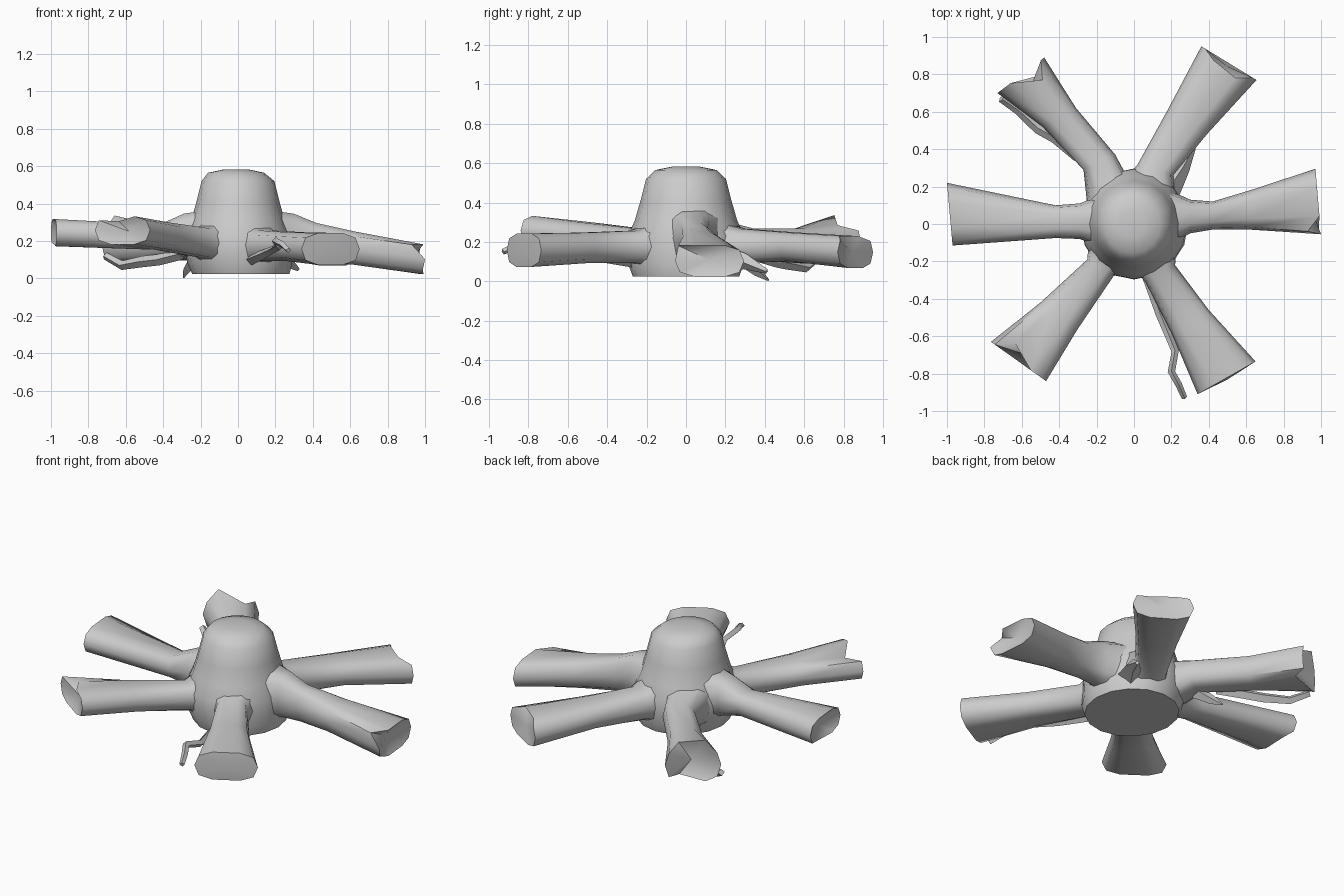
import bpy, bmesh, math
from mathutils import Vector

bark = bpy.data.materials.new("plain_grey")
bark.diffuse_color = (0.6, 0.6, 0.6, 1)


def finish(name, bm, angle=55):
    bmesh.ops.recalc_face_normals(bm, faces=bm.faces)
    mesh = bpy.data.meshes.new(name)
    bm.to_mesh(mesh)
    bm.free()
    mesh.materials.append(bark)
    ob = bpy.data.objects.new(name, mesh)
    bpy.context.collection.objects.link(ob)
    bpy.ops.object.select_all(action='DESELECT')
    ob.select_set(True)
    bpy.context.view_layer.objects.active = ob
    bpy.ops.object.shade_smooth_by_angle(angle=math.radians(angle))
    return ob


def bridge(bm, rings):
    for a, b in zip(rings, rings[1:]):
        n = len(a)
        for i in range(n):
            bm.faces.new((a[i], a[(i + 1) % n], b[(i + 1) % n], b[i]))


# Central trunk: lathed profile of (radius, z, x shift), a little deeper than wide
def trunk():
    bm = bmesh.new()
    profile = [(0.26, 0.025, 0.015), (0.28, 0.08, 0.01), (0.285, 0.16, 0), (0.283, 0.23, 0),
               (0.25, 0.31, 0), (0.222, 0.41, 0), (0.195, 0.52, 0), (0.15, 0.565, -0.01),
               (0.07, 0.582, -0.01)]
    n = 16
    rings = [[bm.verts.new((s + r * math.cos(i * math.tau / n),
                            1.04 * r * math.sin(i * math.tau / n), z))
              for i in range(n)] for r, z, s in profile]
    bridge(bm, rings)
    bm.faces.new(rings[0])
    bm.faces.new(rings[-1])
    finish("trunk", bm)


# Root limb: oval rings given as left x, y, right x, y, low z, high z (seen looking outward).
# dents moves chosen end points along the limb, core sinks the middle of the broken end.
def limb(name, sections, dents={}, core=0.03):
    bm = bmesh.new()
    n, rings = 10, []
    for lx, ly, rx, ry, lo, hi in sections:
        mid = Vector(((lx + rx) / 2, (ly + ry) / 2, (lo + hi) / 2))
        half = Vector(((rx - lx) / 2, (ry - ly) / 2, 0))
        ring = []
        for i in range(n):
            a = i * math.tau / n
            c, s = math.cos(a), math.sin(a)
            c = math.copysign(abs(c) ** 0.7, c)
            s = math.copysign(abs(s) ** 0.7, s) if abs(s) > 1e-6 else 0
            ring.append(bm.verts.new(mid + half * c + Vector((0, 0, (hi - lo) / 2 * s))))
        rings.append((ring, mid))
    bridge(bm, [r for r, m in rings])
    end, mid = rings[-1]
    out = (mid - rings[-2][1]).normalized()
    for i, (along, up) in dents.items():
        end[i].co += out * along + Vector((0, 0, up))
    tip = bm.verts.new(mid - out * core)
    for i in range(n):
        bm.faces.new((end[i], end[(i + 1) % n], tip))
    bm.faces.new(rings[0][0])
    finish(name, bm)


# Thin rootlet: tapering square tube along a path of (x, y, z, radius)
def rootlet(name, path):
    bm = bmesh.new()
    rings = []
    for i, p in enumerate(path):
        a, b = Vector(path[max(i - 1, 0)][:3]), Vector(path[min(i + 1, len(path) - 1)][:3])
        d = (b - a).normalized()
        side = d.cross(Vector((0, 0, 1))).normalized()
        up = side.cross(d)
        rings.append([bm.verts.new(Vector(p[:3]) + v * p[3]) for v in (side, up, -side, -up)])
    bridge(bm, rings)
    bm.faces.new(rings[0])
    bm.faces.new(rings[-1])
    finish(name, bm)


trunk()

limb("right_limb", [(0.17, 0.19, 0.17, -0.12, 0.06, 0.37),
                    (0.30, 0.13, 0.30, -0.05, 0.09, 0.35),
                    (0.42, 0.12, 0.42, -0.03, 0.09, 0.30),
                    (0.62, 0.18, 0.62, -0.03, 0.07, 0.255),
                    (0.97, 0.295, 1.0, -0.055, 0.02, 0.185)],
     {1: (-0.07, 0.01), 9: (-0.01, 0)}, 0.05)
limb("left_limb", [(-0.17, -0.13, -0.17, 0.16, 0.08, 0.37),
                   (-0.29, -0.08, -0.29, 0.11, 0.12, 0.35),
                   (-0.42, -0.075, -0.42, 0.10, 0.15, 0.29),
                   (-0.97, -0.115, -1.0, 0.22, 0.17, 0.32)],
     {8: (-0.02, 0)}, 0.07)
limb("back_right_limb", [(-0.06, 0.22, 0.22, 0.10, 0.05, 0.31),
                         (0.02, 0.32, 0.21, 0.26, 0.09, 0.27),
                         (0.18, 0.61, 0.39, 0.48, 0.10, 0.25),
                         (0.36, 0.95, 0.655, 0.77, 0.065, 0.23)],
     {2: (-0.05, 0), 3: (-0.03, 0)}, 0.02)
limb("back_left_limb", [(-0.25, 0.10, -0.03, 0.24, 0.06, 0.31),
                        (-0.27, 0.29, -0.10, 0.37, 0.10, 0.27),
                        (-0.49, 0.52, -0.31, 0.62, 0.09, 0.27),
                        (-0.73, 0.70, -0.48, 0.89, 0.08, 0.29)],
     {1: (0.0, 0.0), 2: (-0.09, 0), 3: (0.0, 0.05), 8: (-0.06, 0.02)}, 0.08)
limb("front_left_limb", [(-0.02, -0.23, -0.24, -0.08, 0.06, 0.31),
                         (-0.11, -0.28, -0.25, -0.19, 0.11, 0.27),
                         (-0.30, -0.56, -0.50, -0.42, 0.15, 0.30),
                         (-0.47, -0.84, -0.765, -0.63, 0.18, 0.335)],
     {2: (-0.07, -0.02)}, 0.05)
limb("front_right_limb", [(0.23, -0.08, -0.03, -0.21, 0.05, 0.31),
                          (0.22, -0.22, 0.06, -0.31, 0.09, 0.26),
                          (0.40, -0.46, 0.20, -0.58, 0.09, 0.25),
                          (0.65, -0.735, 0.34, -0.91, 0.07, 0.245)],
     {}, -0.01)

# Rootlets and small splinters beside the limbs
rootlet("front_rootlet", [(0.07, -0.27, 0.10, 0.03), (0.14, -0.48, 0.13, 0.025),
                          (0.22, -0.68, 0.17, 0.02), (0.20, -0.79, 0.20, 0.02),
                          (0.24, -0.86, 0.18, 0.018), (0.27, -0.93, 0.15, 0.015)])
rootlet("back_rootlet", [(-0.30, 0.36, 0.13, 0.03), (-0.42, 0.46, 0.10, 0.03),
                         (-0.51, 0.51, 0.09, 0.03), (-0.62, 0.61, 0.07, 0.025),
                         (-0.71, 0.67, 0.12, 0.02)])
rootlet("back_left_splinter", [(-0.22, 0.28, 0.12, 0.04), (-0.27, 0.36, 0.05, 0.025),
                               (-0.29, 0.42, 0.005, 0.005)])
rootlet("back_right_splinter", [(0.18, 0.18, 0.12, 0.07), (0.26, 0.30, 0.10, 0.04),
                                (0.32, 0.41, 0.05, 0.012)])
